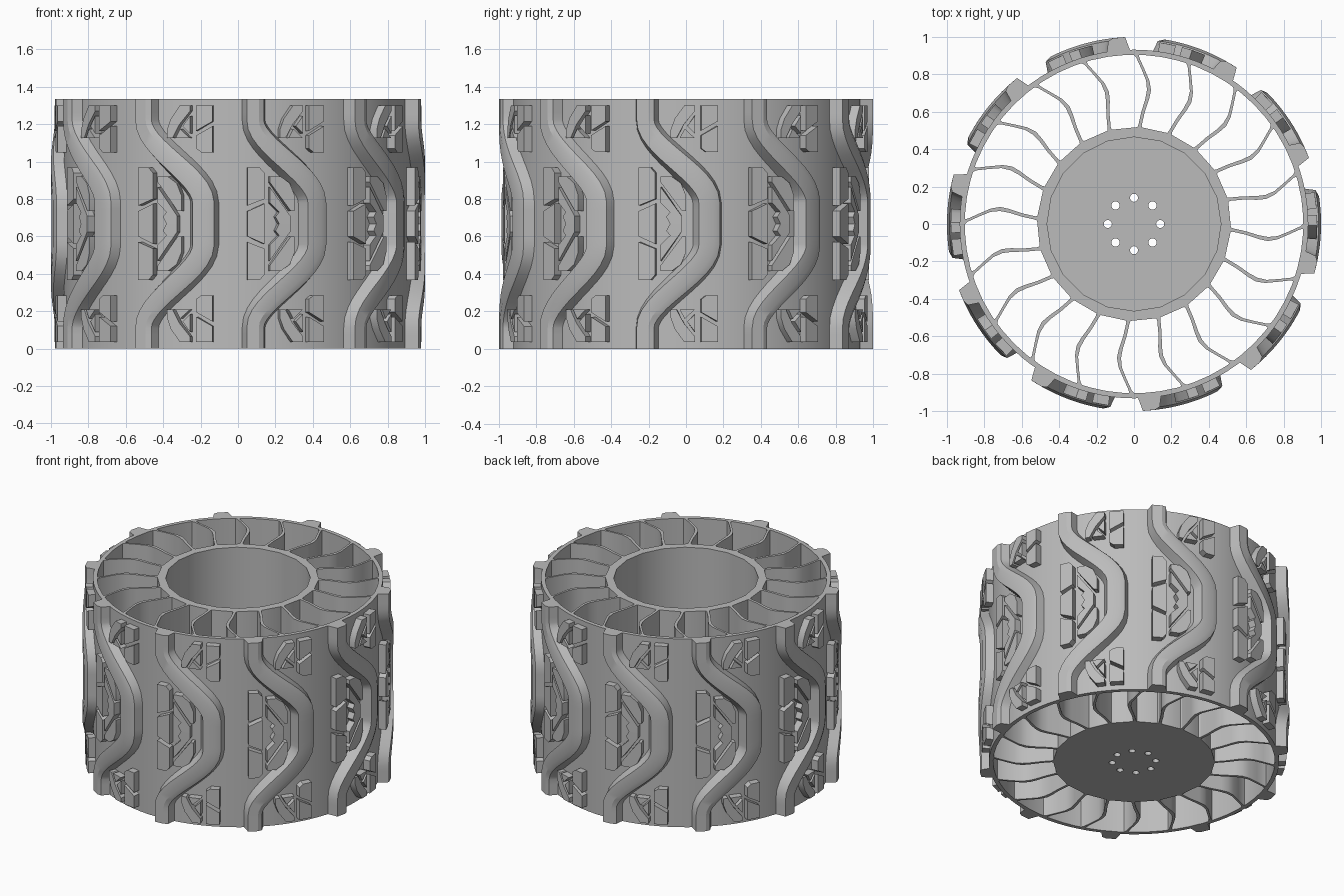
import bpy, bmesh, math
from math import sin, cos, radians, pi

cube = bpy.data.objects.get("Cube")
if cube:
    bpy.data.objects.remove(cube)

H = 1.335            # wheel width along its axle
RIM = 0.932
TREADS = 10
SPOKES = 20

rubber = bpy.data.materials.new("plain_grey")
rubber.use_nodes = True
GREY = (0.5, 0.5, 0.5, 1)
rubber.diffuse_color = GREY
rubber.node_tree.nodes["Principled BSDF"].inputs["Base Color"].default_value = GREY

made = []


def add(name, mesh, turn=0):
    ob = bpy.data.objects.new(name, mesh)
    bpy.context.collection.objects.link(ob)
    ob.rotation_euler.z = turn
    if not mesh.materials:
        mesh.materials.append(rubber)
    made.append(ob)
    return ob


def circle(r, n, cx=0, cy=0, start=0):
    return [(cx + r * cos(start + 2 * pi * i / n), cy + r * sin(start + 2 * pi * i / n))
            for i in range(n)]


def plate(name, loops, z0, z1):
    """Mesh from flat outlines (inner outlines become holes), raised from z0 to z1."""
    cu = bpy.data.curves.new(name, 'CURVE')
    cu.dimensions = '2D'
    cu.fill_mode = 'BOTH'
    cu.extrude = (z1 - z0) / 2
    for pts in loops:
        sp = cu.splines.new('POLY')
        sp.points.add(len(pts) - 1)
        for p, (x, y) in zip(sp.points, pts):
            p.co = (x, y, 0, 1)
        sp.use_cyclic_u = True
    tmp = bpy.data.objects.new(name, cu)
    bpy.context.collection.objects.link(tmp)
    bpy.context.view_layer.update()
    mesh = bpy.data.meshes.new_from_object(tmp.evaluated_get(bpy.context.evaluated_depsgraph_get()))
    bpy.data.objects.remove(tmp)
    bm = bmesh.new()
    bm.from_mesh(mesh)
    bmesh.ops.remove_doubles(bm, verts=bm.verts, dist=1e-5)
    bmesh.ops.translate(bm, verts=bm.verts, vec=(0, 0, (z0 + z1) / 2))
    bmesh.ops.recalc_face_normals(bm, faces=bm.faces)
    bm.to_mesh(mesh)
    bm.free()
    return mesh


def on_drum(phi, z, r):
    """Point on the drum; phi is measured from the front towards +x."""
    return (r * sin(phi), -r * cos(phi), z)


# Rim, hub and hub floor with its bolt holes
SPOKE0 = radians(86.7)
add("rim", plate("rim", [circle(RIM, 100), circle(0.905, 60, start=SPOKE0)], 0, H))
add("hub", plate("hub", [circle(0.52, SPOKES, start=SPOKE0), circle(0.465, SPOKES)], 0, H))
bolts = [circle(0.022, 12, 0.14 * cos(i * pi / 4), 0.14 * sin(i * pi / 4)) for i in range(8)]
add("hub_floor", plate("hub_floor", [circle(0.47, SPOKES)] + bolts, 0, 0.04))

# Curved spokes: (radius, bend in degrees, half thickness)
bend = [(0.49, 0, .022), (0.53, -.2, .009), (0.60, -1.3, .009), (0.67, -2.7, .010),
        (0.72, -3.1, .011), (0.77, -2.2, .009), (0.83, 0, .008), (0.89, 2, .008),
        (0.92, 3, .022)]
side = [[(r * cos(radians(a) + s * t / r), r * sin(radians(a) + s * t / r)) for r, a, t in bend]
        for s in (-1, 1)]
spoke_mesh = plate("spoke", [side[0] + side[1][::-1]], 0, H)
for i in range(SPOKES):
    add(f"spoke_{i + 1}", spoke_mesh, SPOKE0 + i * 2 * pi / SPOKES)


# Wavy ridge swept across the tread
def path(z):
    u = (min(z, H - z) - 0.115) / 0.44
    u = max(0, min(1, u))
    return radians(5) + radians(19.8) * u * u * (3 - 2 * u), u


profile = [(-.085, .92), (-.05, 1.0), (.03, 1.0), (.066, .987), (.09, .92)]
bm = bmesh.new()
rows = []
N = 36
for i in range(N + 1):
    z = H * i / N
    phi, u = path(z)
    slope = (path(z + .005)[0] - path(z - .005)[0]) / .01
    k = (0.8 + 0.2 * u) / math.hypot(1, slope)
    rows.append([bm.verts.new(on_drum(phi + w * k, min(H, max(0, z - w * k * slope)), r))
                 for w, r in profile])
for a, b in zip(rows, rows[1:]):
    for j in range(len(profile)):
        m = (j + 1) % len(profile)
        bm.faces.new((a[j], a[m], b[m], b[j]))
bm.faces.new(rows[0])
bm.faces.new(rows[-1])
bmesh.ops.recalc_face_normals(bm, faces=bm.faces)
ridge_mesh = bpy.data.meshes.new("ridge")
bm.to_mesh(ridge_mesh)
bm.free()

# Raised tread blocks, outlined as (degrees, height); all mirrored about mid width
MID = H / 2
centre_half = [
    [(3, .968), (6.8, .968), (8.3, .94), (8.3, .80), (3, .765)],
    [(10, .92), (13.5, .92), (16.4, .885), (18, .82), (18, .735), (16.8, .735), (10, .89)],
    [(10, .865), (16.6, .71), (16.6, MID), (13, MID), (11.8, .705), (13, .73), (10, .78)],
]
edge_half = [
    [(20.8, 1.30), (17.5, 1.30), (14.5, 1.23), (13.2, 1.17), (13.2, 1.125), (15, 1.125),
     (17.4, 1.20), (20.8, 1.27)],
    [(20.8, 1.245), (18.4, 1.19), (20.8, 1.15)],
    [(16, 1.125), (20.8, 1.125), (17.6, 1.175)],
    [(22.8, 1.30), (28, 1.30), (28, 1.215), (22.8, 1.165)],
    [(22.8, 1.14), (28, 1.19), (28, 1.05), (24.4, 1.05), (22.8, 1.07)],
]
centre_bar = [[(3, .735), (8.3, .775), (8.3, .56), (3, .60)]]


def blocks(name, outlines, mirrored=True):
    bm = bmesh.new()
    shapes = list(outlines)
    if mirrored:
        shapes += [[(a, H - z) for a, z in s] for s in outlines]
    for s in shapes:
        low, top = [[bm.verts.new(on_drum(radians(a), z, r)) for a, z in s] for r in (.92, .98)]
        bm.faces.new(low)
        bm.faces.new(top)
        for j in range(len(s)):
            m = (j + 1) % len(s)
            bm.faces.new((low[j], low[m], top[m], top[j]))
    bmesh.ops.recalc_face_normals(bm, faces=bm.faces)
    mesh = bpy.data.meshes.new(name)
    bm.to_mesh(mesh)
    bm.free()
    return mesh


parts = [("ridge", ridge_mesh), ("centre_blocks", blocks("centre_blocks", centre_half)),
         ("edge_blocks", blocks("edge_blocks", edge_half)),
         ("centre_bar", blocks("centre_bar", centre_bar, False))]
for i in range(TREADS):
    for name, mesh in parts:
        add(f"{name}_{i + 1}", mesh, i * 2 * pi / TREADS)

# Smooth the curved walls, keep the edges sharp
bpy.ops.object.select_all(action='DESELECT')
for ob in made:
    ob.select_set(True)
bpy.context.view_layer.objects.active = made[0]
bpy.ops.object.shade_smooth_by_angle(angle=radians(25))
